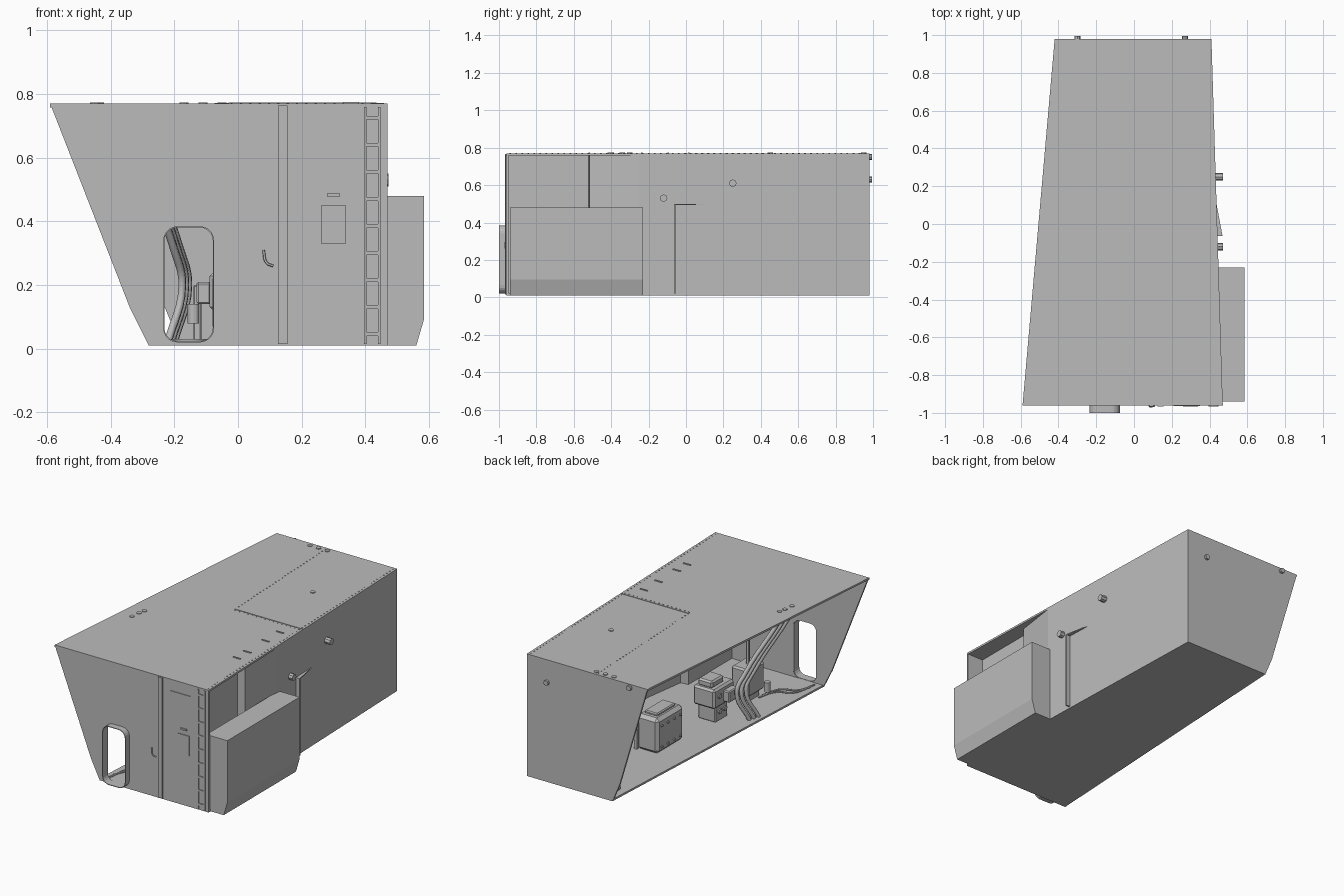
import bpy, bmesh, math
from mathutils import Vector, Matrix

old = bpy.data.objects.get("Cube")
if old:
    bpy.data.objects.remove(old, do_unlink=True)

grey = bpy.data.materials.new("plain_grey")
grey.use_nodes = True
GREY = (0.5, 0.5, 0.5, 1)
grey.diffuse_color = GREY
grey.node_tree.nodes["Principled BSDF"].inputs["Base Color"].default_value = GREY


def finish(name, bm):
    bmesh.ops.recalc_face_normals(bm, faces=bm.faces)
    mesh = bpy.data.meshes.new(name)
    bm.to_mesh(mesh)
    bm.free()
    mesh.materials.append(grey)
    ob = bpy.data.objects.new(name, mesh)
    bpy.context.collection.objects.link(ob)
    return ob


def prism(name, outline, vec, caps=True):
    """Extrude a closed outline along a vector."""
    bm = bmesh.new()
    a = [bm.verts.new(p) for p in outline]
    b = [bm.verts.new(Vector(p) + Vector(vec)) for p in outline]
    n = len(a)
    for i in range(n):
        j = (i + 1) % n
        bm.faces.new((a[i], a[j], b[j], b[i]))
    if caps:
        bm.faces.new(a)
        bm.faces.new(b)
    return finish(name, bm)


def box(name, lo, hi, bevel=0):
    bm = bmesh.new()
    lo, hi = Vector(lo), Vector(hi)
    m = Matrix.Translation((lo + hi) / 2) @ Matrix.Diagonal((*(hi - lo), 1))
    bmesh.ops.create_cube(bm, size=1, matrix=m)
    if bevel:
        bmesh.ops.bevel(bm, geom=bm.edges[:], offset=bevel, segments=1, affect='EDGES')
    return finish(name, bm)


def discs(name, points, axis, radius, depth, sides=8):
    """Round studs at the points, all facing one axis."""
    bm = bmesh.new()
    turn = Vector((0, 0, 1)).rotation_difference(Vector(axis)).to_matrix().to_4x4()
    for p in points:
        bmesh.ops.create_cone(bm, cap_ends=True, segments=sides, radius1=radius, radius2=radius,
                              depth=depth, matrix=Matrix.Translation(p) @ turn)
    return finish(name, bm)


def tube(name, points, radius):
    cu = bpy.data.curves.new(name, 'CURVE')
    cu.dimensions = '3D'
    cu.bevel_depth, cu.bevel_resolution, cu.resolution_u = radius, 1, 6
    cu.use_fill_caps = True
    sp = cu.splines.new('BEZIER')
    sp.bezier_points.add(len(points) - 1)
    for bp, p in zip(sp.bezier_points, points):
        bp.co = p
        bp.handle_left_type = bp.handle_right_type = 'AUTO'
    cu.materials.append(grey)
    ob = bpy.data.objects.new(name, cu)
    bpy.context.collection.objects.link(ob)


def row(a, b, count):
    return [Vector(a).lerp(Vector(b), i / (count - 1)) for i in range(count)]


def side_x(y):
    return 0.47 - 0.06 * (y + 0.96) / 1.94


T = 0.012
FRONT, BACK, LOW, TOP = -0.96, 0.98, 0.01, 0.77

# Hull shell, open along the sloping side
prism("roof", [(-0.59, FRONT, TOP), (0.47, FRONT, TOP), (0.41, BACK, TOP), (-0.42, BACK, TOP)], (0, 0, -T))
prism("floor", [(-0.28, FRONT, LOW), (0.47, FRONT, LOW), (0.41, BACK, LOW), (-0.18, BACK, LOW)], (0, 0, T))
prism("back_wall", [(-0.42, BACK, TOP), (0.41, BACK, TOP), (0.41, BACK, LOW),
                    (-0.18, BACK, LOW), (-0.23, BACK, 0.13)], (0, -T, 0))
front = prism("front_wall", [(-0.59, FRONT, TOP), (0.47, FRONT, TOP), (0.47, FRONT, LOW),
                             (-0.28, FRONT, LOW), (-0.34, FRONT, 0.13)], (0, T, 0))

# Side wall with the shallow recess behind the front plate
plan = [(0.41, BACK), (side_x(-0.25), -0.25), (0.41, -0.515), (0.36, -0.52), (0.36, FRONT)]
ribbon = plan + [(x - T, y) for x, y in reversed(plan)]
prism("side_wall", [(x, y, LOW) for x, y in ribbon], (0, 0, TOP - LOW))


# Rounded window and its projecting frame
def window_loop(y, r=0.045):
    x0, x1, z0, z1 = -0.235, -0.075, 0.02, 0.385
    pts = []
    for k, (cx, cz) in enumerate([(x1 - r, z1 - r), (x0 + r, z1 - r), (x0 + r, z0 + r), (x1 - r, z0 + r)]):
        for s in range(6):
            a = math.radians(90 * k + 18 * s)
            pts.append((cx + r * math.cos(a), y, cz + r * math.sin(a)))
    return pts


cutter = prism("window_cutter", window_loop(-1.1), (0, 0.3, 0))
cutter.hide_render = True
mod = front.modifiers.new("window", 'BOOLEAN')
mod.object = cutter
mod.operation = 'DIFFERENCE'
mod.solver = 'EXACT'
bpy.context.view_layer.objects.active = front
bpy.ops.object.modifier_apply(modifier="window")
bpy.data.objects.remove(cutter, do_unlink=True)
frame = prism("window_frame", window_loop(-1.0), (0, 0.05, 0), caps=False)
frame.modifiers.new("thickness", 'SOLIDIFY').thickness = 0.004

# Side stowage bin with chamfered lower edge
prism("side_bin", [(0.44, -0.94, 0.48), (0.585, -0.94, 0.48), (0.585, -0.94, 0.095),
                   (0.56, -0.94, LOW), (0.44, -0.94, LOW)], (0, 0.71, 0))

# Front strips, hinge and access panel
box("front_strip", (0.125, -0.967, 0.015), (0.155, FRONT, 0.765))
for x in (0.395, 0.44):
    box("hinge_rail", (x, -0.966, 0.015), (x + 0.008, FRONT, 0.76))
for i in range(9):
    z = 0.04 + i * 0.085
    box("hinge_rung", (0.395, -0.966, z), (0.448, FRONT, z + 0.012))
box("access_panel", (0.26, -0.965, 0.33), (0.34, FRONT, 0.45))
box("upper_panel", (0.21, -0.964, 0.6), (0.35, FRONT, 0.7))
box("front_handle", (0.28, -0.967, 0.478), (0.32, FRONT, 0.488))
tube("door_catch", [(0.08, -0.963, 0.31), (0.09, -0.968, 0.27), (0.11, -0.963, 0.26)], 0.004)

# Roof seams, rivets, studs
box("roof_seam", (-0.03, 0.01, TOP), (0.435, 0.018, TOP + 0.003))
rivets = row((0.455, -0.94, TOP), (0.395, 0.96, TOP), 60)
rivets += row((-0.03, 0.02, TOP), (-0.07, 0.96, TOP), 30) + row((-0.02, 0.0, TOP), (0.42, 0.0, TOP), 16)
discs("roof_rivets", rivets, (0, 0, 1), 0.004, 0.005, 6)
caps = [(-0.45, -0.4, TOP), (-0.443, -0.34, TOP), (-0.435, -0.3, TOP), (0.2, 0.45, TOP)]
caps += row((-0.17, 0.95, TOP), (-0.05, 0.95, TOP), 3)
discs("roof_caps", caps, (0, 0, 1), 0.015, 0.008, 10)
for y in (-0.52, -0.42, -0.24, -0.1):
    box("roof_tab", (0.33, y, TOP), (0.38, y + 0.008, TOP + 0.005))

# Side and back fittings
discs("side_knobs", [(0.447, -0.12, 0.53), (0.445, 0.25, 0.61)], (1, 0, 0), 0.02, 0.05, 8)
discs("back_knobs", [(0.27, BACK, 0.63), (-0.3, BACK, 0.75)], (0, 1, 0), 0.016, 0.03, 8)
box("side_fin", (0.43, -0.063, 0.02), (0.468, -0.055, 0.5))
prism("fin_brace", [(0.43, -0.06, 0.5), (0.468, -0.06, 0.5), (0.438, 0.1, 0.5)], (0, 0, -0.006))

# Rear cabinet
box("rear_cabinet", (-0.05, 0.09, 0.02), (0.1, 0.35, 0.24), 0.02)
box("cabinet_lid", (-0.02, 0.13, 0.235), (0.07, 0.31, 0.255), 0.006)
studs = row((-0.052, 0.13, 0.06), (-0.052, 0.31, 0.06), 4) + row((-0.052, 0.13, 0.19), (-0.052, 0.31, 0.19), 4)
discs("cabinet_studs", studs, (1, 0, 0), 0.008, 0.01)

# Middle equipment stack
box("stack_base", (-0.07, -0.31, 0.02), (0.05, -0.19, 0.13), 0.006)
box("stack_body", (-0.09, -0.35, 0.12), (0.06, -0.15, 0.24), 0.012)
box("stack_head", (-0.06, -0.29, 0.235), (0.04, -0.17, 0.28), 0.01)
box("stack_front", (-0.13, -0.33, 0.14), (-0.085, -0.24, 0.21), 0.006)
discs("stack_dials", [(-0.092, -0.2, 0.19), (-0.072, -0.28, 0.08), (-0.072, -0.23, 0.08)], (1, 0, 0), 0.016, 0.012)

# Forward equipment and post
box("forward_unit", (-0.08, -0.66, 0.06), (0.04, -0.5, 0.23), 0.01)
box("forward_foot", (-0.06, -0.63, 0.02), (0.02, -0.53, 0.065))
discs("forward_post", [(-0.02, -0.58, 0.3)], (0, 0, 1), 0.012, 0.16)
discs("forward_drum", [(-0.14, -0.6, 0.11)], (0, 0, 1), 0.018, 0.06, 12)

# Bent pipes from floor to roof
for i in range(3):
    d = i * 0.032
    tube("bent_pipe", [(-0.22 + d * 0.3, -0.4 + d, 0.02), (-0.175 + d * 0.3, -0.34 + d, 0.2),
                       (-0.2 + d * 0.3, -0.39 + d, 0.31), (-0.31 + d * 0.3, -0.57 + d, 0.6),
                       (-0.36 + d * 0.3, -0.65 + d, 0.76)], 0.013)

# Floor cables, hand wheel and pedal post
for s in (0, 0.04):
    tube("floor_cable", [(-0.08, -0.6 - s, 0.026), (-0.12, -0.72 - s, 0.026),
                         (-0.2, -0.76 - s, 0.026), (-0.24, -0.92 + s, 0.026)], 0.005)
bpy.ops.mesh.primitive_torus_add(location=(0.1, 0.42, 0.36), rotation=(math.pi / 2, 0, 0), major_radius=0.035,
                                 minor_radius=0.005, major_segments=16, minor_segments=6)
wheel = bpy.context.object
wheel.name = "hand_wheel"
wheel.data.materials.append(grey)
discs("wheel_stem", [(0.1, 0.38, 0.36)], (0, 1, 0), 0.007, 0.08)
box("wheel_post", (0.09, 0.335, 0.02), (0.11, 0.355, 0.37))
box("pedal_post", (-0.14, 0.84, 0.02), (-0.115, 0.865, 0.2), 0.004)
